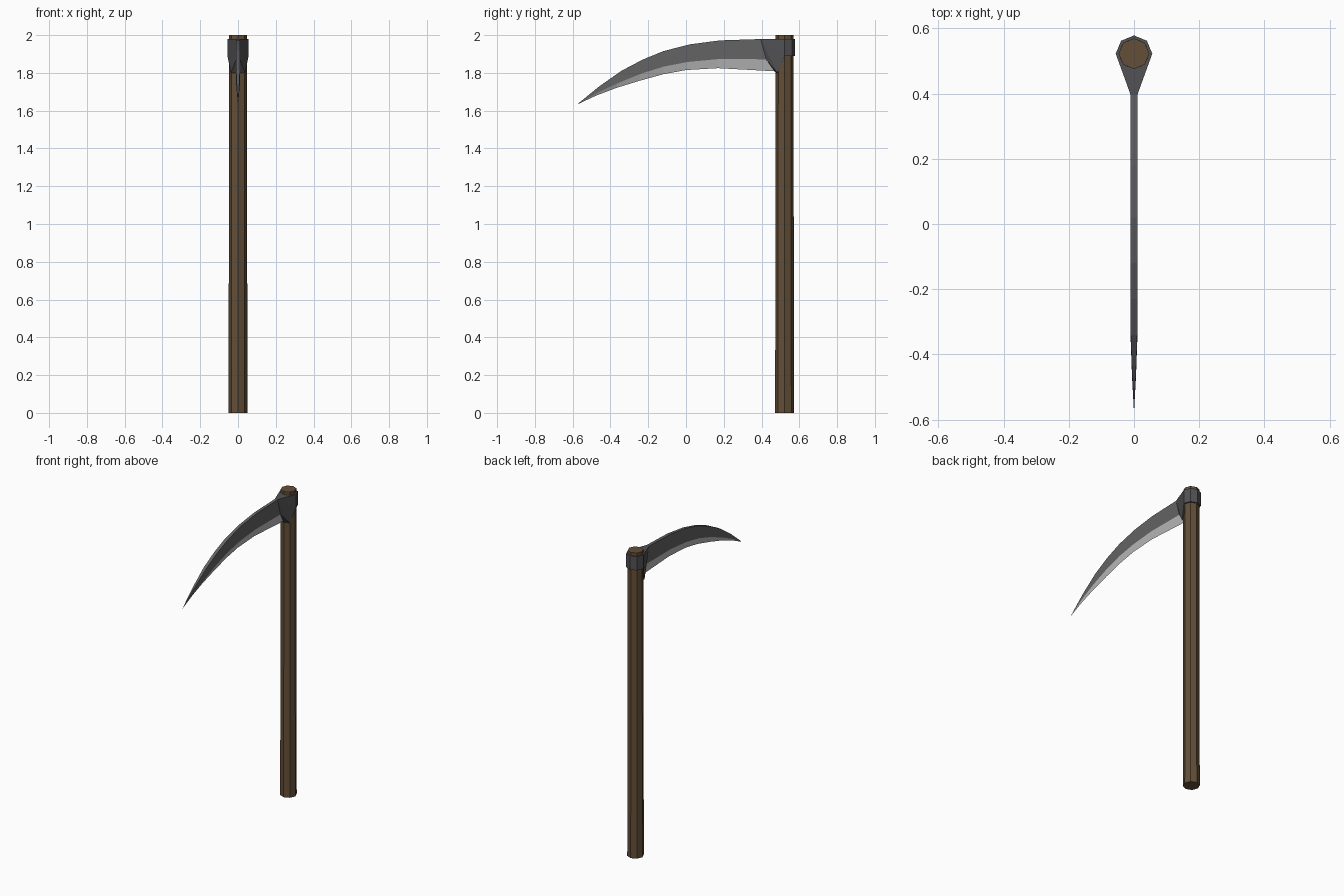
import bpy, bmesh, math

if "Cube" in bpy.data.objects:
    bpy.data.objects.remove(bpy.data.objects["Cube"])

CY = 0.522  # y of the shaft axis


def material(name, rgb):
    m = bpy.data.materials.new(name)
    m.diffuse_color = (*rgb, 1)
    m.use_nodes = True
    m.node_tree.nodes["Principled BSDF"].inputs["Base Color"].default_value = m.diffuse_color
    return m


wood = material("wood", (0.125, 0.078, 0.04))
iron = material("dark_iron", (0.085, 0.085, 0.09))
steel = material("blade_steel", (0.125, 0.125, 0.125))
edge_steel = material("sharpened_steel", (0.5, 0.5, 0.5))


def finish(bm, name, *mats):
    bmesh.ops.recalc_face_normals(bm, faces=bm.faces)
    me = bpy.data.meshes.new(name)
    bm.to_mesh(me)
    bm.free()
    for m in mats:
        me.materials.append(m)
    ob = bpy.data.objects.new(name, me)
    bpy.context.collection.objects.link(ob)
    return ob


def octagon_post(name, r_bottom, r_top, z0, z1, mat):
    bm = bmesh.new()
    bmesh.ops.create_cone(bm, cap_ends=True, segments=8, radius1=r_bottom,
                          radius2=r_top, depth=z1 - z0)
    bmesh.ops.translate(bm, verts=bm.verts, vec=(0, CY, (z0 + z1) / 2))
    return finish(bm, name, mat)


# Wooden shaft and the iron collar round its top
octagon_post("shaft", 0.050, 0.047, 0, 2.0, wood)
octagon_post("collar", 0.056, 0.056, 1.89, 1.98, iron)

# Socket flaring from the blade heel to the collar
bm = bmesh.new()
for x, y, z in [(0.056, CY, 1.98), (0.056, CY, 1.89), (0.038, 0.484, 1.80),
                (0.01, 0.395, 1.98), (0.01, 0.425, 1.87), (0.003, 0.475, 1.80)]:
    for s in (-1, 1):
        bm.verts.new((s * x, y, z))
bmesh.ops.convex_hull(bm, input=bm.verts)
bmesh.ops.dissolve_limit(bm, angle_limit=math.radians(1), verts=bm.verts, edges=bm.edges)
finish(bm, "socket", iron)

# Blade stations: half thickness, then (y, z) of spine, bevel line and cutting edge
stations = [
    (0.010, (0.42, 1.98), (0.43, 1.872), (0.478, 1.808)),
    (0.010, (0.18, 1.972), (0.17, 1.873), (0.17, 1.825)),
    (0.010, (0.02, 1.951), (0.01, 1.858), (0.00, 1.815)),
    (0.011, (-0.12, 1.915), (-0.12, 1.833), (-0.12, 1.793)),
    (0.011, (-0.23, 1.870), (-0.24, 1.795), (-0.25, 1.757)),
    (0.010, (-0.34, 1.812), (-0.36, 1.746), (-0.37, 1.720)),
    (0.006, (-0.46, 1.728), (-0.47, 1.694), (-0.475, 1.680)),
]
bm = bmesh.new()
rings = []
for t, spine, bevel, edge in stations:
    pts = [(-t, *spine), (t, *spine), (t, *bevel), (0, *edge), (-t, *bevel)]
    rings.append([bm.verts.new(p) for p in pts])
bm.faces.new(rings[0])
for a, b in zip(rings, rings[1:]):
    for i in range(5):
        j = (i + 1) % 5
        f = bm.faces.new((a[i], a[j], b[j], b[i]))
        f.material_index = int(i in (2, 3))
tip = bm.verts.new((0, -0.578, 1.632))
for i in range(5):
    f = bm.faces.new((rings[-1][i], rings[-1][(i + 1) % 5], tip))
    f.material_index = int(i in (2, 3))
finish(bm, "blade", steel, edge_steel)
